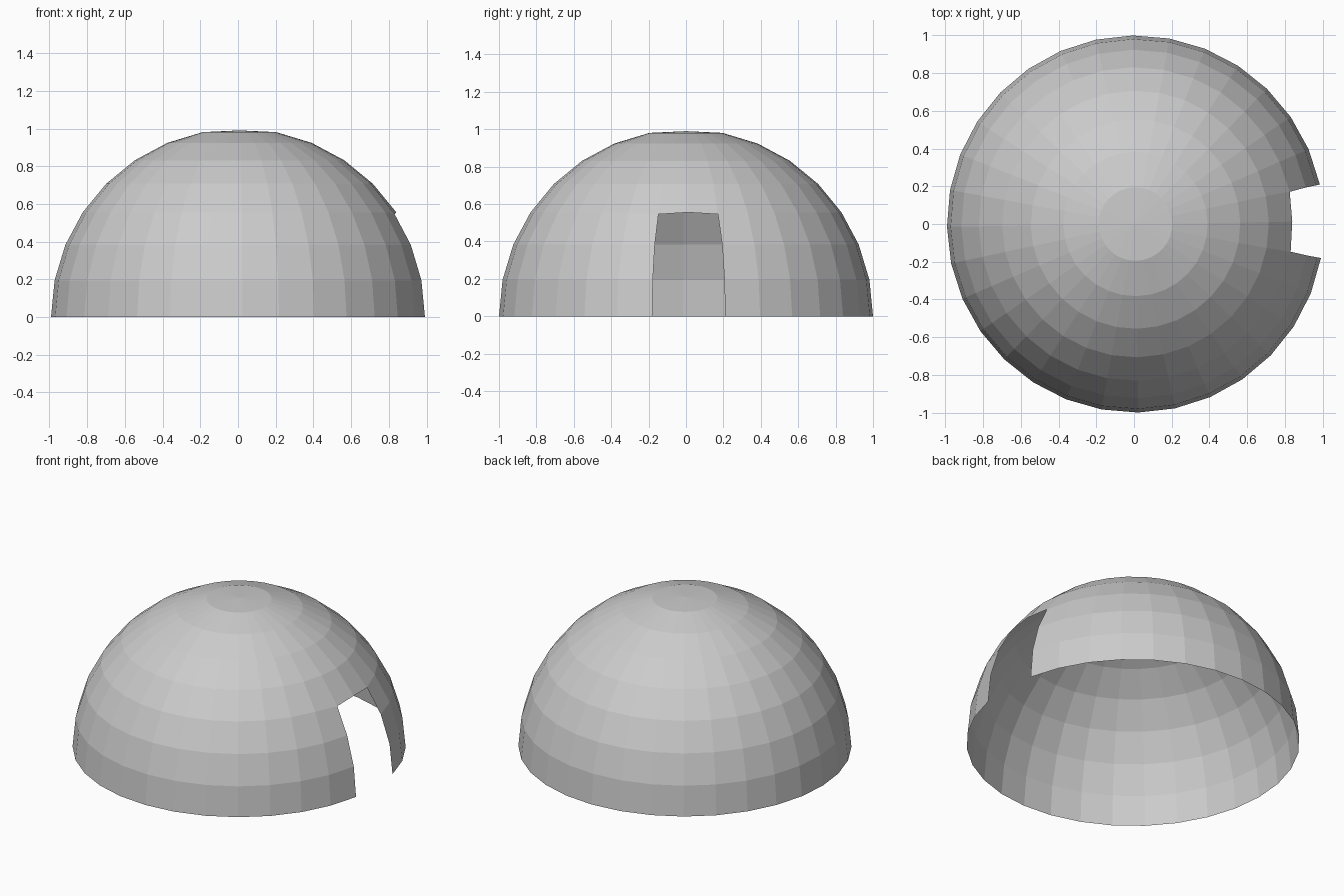
import bpy, bmesh, math

if "Cube" in bpy.data.objects:
    bpy.data.objects.remove(bpy.data.objects["Cube"])

SEGMENTS, RINGS = 32, 8
TURN = math.radians(0.85)      # slight twist of the dome about z
SHIFT = 0.008                  # centres the doorway-shortened dome in x

bm = bmesh.new()

# rings of the half sphere
rings = []
for k in range(RINGS):
    lat = math.pi / 2 * k / RINGS
    ring = []
    for i in range(SEGMENTS):
        a = 2 * math.pi * i / SEGMENTS + TURN
        r = math.cos(lat)
        ring.append(bm.verts.new((r * math.cos(a) + SHIFT, r * math.sin(a), math.sin(lat))))
    rings.append(ring)

# walls, leaving out the doorway: two segments wide, three rings high
for k in range(RINGS - 1):
    for i in range(SEGMENTS):
        if k < 3 and i in (0, SEGMENTS - 1):
            continue
        j = (i + 1) % SEGMENTS
        bm.faces.new((rings[k][i], rings[k][j], rings[k + 1][j], rings[k + 1][i]))

# nearly flat crown
apex = bm.verts.new((SHIFT, 0, 0.99))
for i in range(SEGMENTS):
    bm.faces.new((rings[-1][i], rings[-1][(i + 1) % SEGMENTS], apex))

# lower the upper doorway corners a little
for i in (1, SEGMENTS - 1):
    v = rings[3][i].co
    v.x += 0.005
    v.y *= 0.98
    v.z -= 0.01

mesh = bpy.data.meshes.new("dome_shell")
bm.to_mesh(mesh)
bm.free()
dome = bpy.data.objects.new("dome_shell", mesh)
bpy.context.collection.objects.link(dome)
